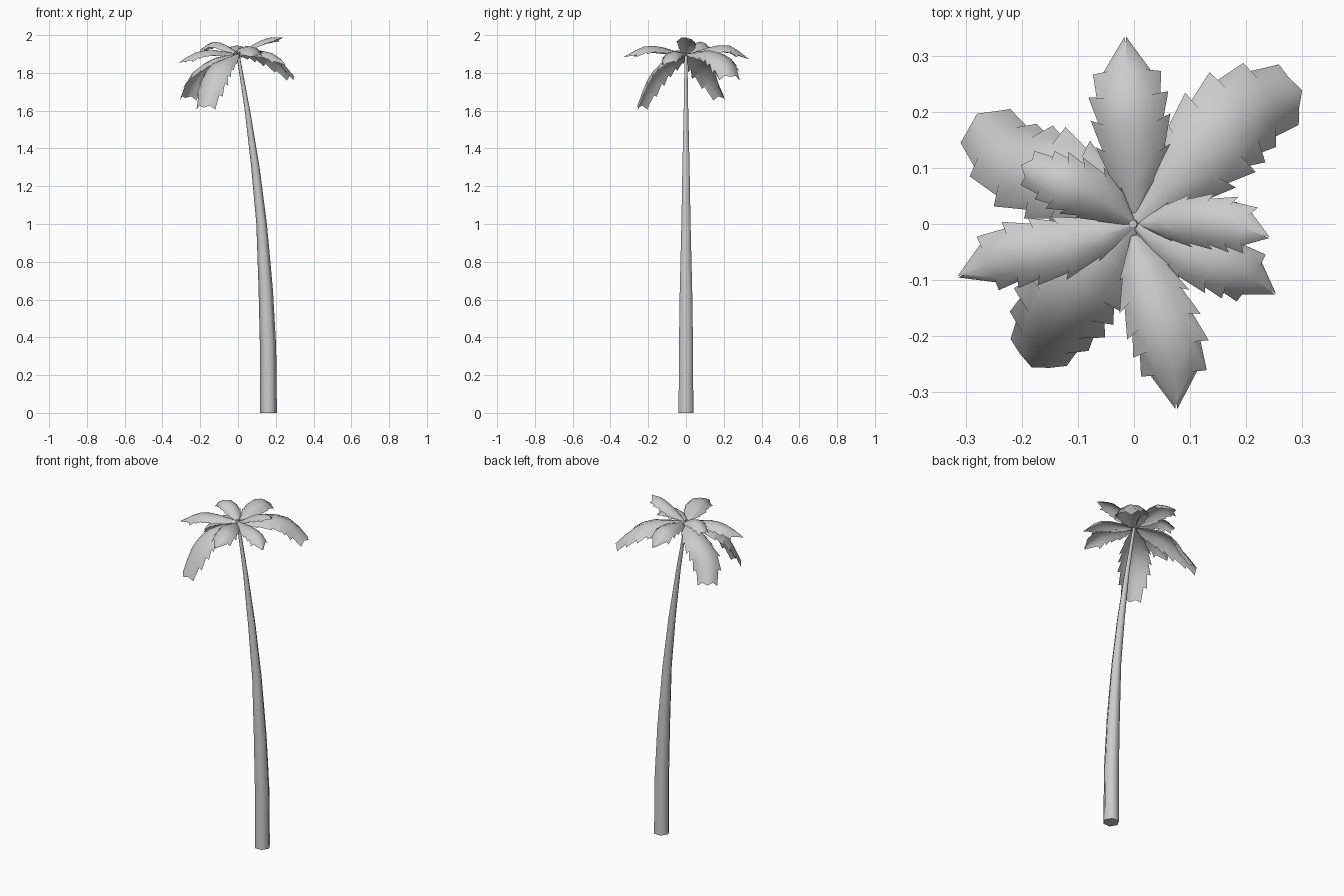
import bpy, math
from mathutils import Vector

if "Cube" in bpy.data.objects:
    bpy.data.objects.remove(bpy.data.objects["Cube"])


def make_object(name, verts, faces, angle):
    mesh = bpy.data.meshes.new(name)
    mesh.from_pydata([tuple(v) for v in verts], [], faces)
    mesh.update()
    ob = bpy.data.objects.new(name, mesh)
    bpy.context.collection.objects.link(ob)
    bpy.ops.object.select_all(action='DESELECT')
    ob.select_set(True)
    bpy.context.view_layer.objects.active = ob
    bpy.ops.object.shade_smooth_by_angle(angle=math.radians(angle))
    return ob


def smooth_path(pts, steps):
    # Catmull-Rom samples through the control points
    p = [Vector(q) for q in pts]
    p = [2 * p[0] - p[1]] + p + [2 * p[-1] - p[-2]]
    out = []
    for i in range(1, len(p) - 2):
        a, b, c, d = p[i - 1:i + 3]
        for s in range(steps):
            t = s / steps
            out.append(0.5 * (2 * b + (c - a) * t + (2 * a - 5 * b + 4 * c - d) * t * t
                              + (3 * b - a - 3 * c + d) * t ** 3))
    return out + [p[-2]]


# Trunk: tapered, leaning hexagonal rings (x, z, radius)
rings = [(.161, 0, .045), (.159, .35, .043), (.147, .65, .038), (.125, 1.0, .028),
         (.092, 1.3, .022), (.050, 1.6, .014), (-.002, 1.91, .008)]
verts, faces = [], []
for x, z, r in rings:
    for k in range(6):
        a = k * math.pi / 3
        verts.append((x + r * math.cos(a), r * math.sin(a), z))
for i in range(len(rings) - 1):
    for k in range(6):
        n = (k + 1) % 6
        faces.append((i * 6 + k, i * 6 + n, i * 6 + 6 + n, i * 6 + 6 + k))
top = (len(rings) - 1) * 6
faces += [tuple(range(5, -1, -1)), tuple(range(top, top + 6))]
make_object("trunk", verts, faces, 65)


# Frond: arched sheet with a saw-toothed rim on both sides
def frond(name, pts, width, blunt):
    path = smooth_path(pts, 2)
    n = len(path) - 1
    profile = [.12, .7, .95, 1, 1, .85, .6 if blunt else .02]
    rows = []
    for i, p in enumerate(path):
        tan = (path[min(i + 1, n)] - path[max(i - 1, 0)]).normalized()
        side = tan.cross(Vector((0, 0, 1))).normalized()
        rows.append((p, tan, side, side.cross(tan), profile[i] * width))
    verts, faces = [], []
    for p, tan, side, up, w in rows:          # ridge and shoulders
        verts += [p - side * w * .55 - up * w * .14, p,
                  p + side * w * .55 - up * w * .14]
    verts[-2] = verts[-2] + rows[-1][1] * (.015 if blunt else 0)
    for i in range(n):
        a, b = i * 3, i * 3 + 3
        faces += [(a, a + 1, b + 1, b), (a + 1, a + 2, b + 2, b + 1)]
        for sgn, col in ((-1, 0), (1, 2)):    # one tooth per segment
            rim = []
            for j, scale, push in ((i, .83, 0), (i + 1, 1.05, .012)):
                p, tan, side, up, w = rows[j]
                w *= scale
                rim.append(p + side * sgn * w - up * w * .55 + tan * push)
            k = len(verts)
            verts += rim
            quad = (a + col, b + col, k + 1, k)
            faces.append(quad if sgn < 0 else quad[::-1])
    make_object(name, verts, faces, 60)


base = (0, 0, 1.90)
fronds = [
    ("frond_back", [(0, .02, 1.9), (0, .12, 1.935), (-.01, .23, 1.945), (-.015, .325, 1.88)], .068, False),
    ("frond_back_right", [base, (.11, .12, 1.92), (.20, .20, 1.885), (.29, .235, 1.79)], .09, True),
    ("frond_right_upper", [(.01, 0, 1.9), (.08, .005, 1.95), (.16, .002, 1.985), (.23, -.02, 1.988)], .048, False),
    ("frond_right_lower", [base, (.09, -.05, 1.915), (.18, -.08, 1.905), (.245, -.12, 1.85)], .055, False),
    ("frond_front", [(0, -.02, 1.9), (.03, -.12, 1.935), (.065, -.22, 1.94), (.075, -.32, 1.89)], .066, False),
    ("frond_front_left", [base, (-.10, -.11, 1.86), (-.15, -.19, 1.77), (-.18, -.25, 1.63)], .088, True),
    ("frond_left", [base, (-.12, -.04, 1.92), (-.22, -.055, 1.91), (-.305, -.09, 1.86)], .058, False),
    ("frond_back_left_lower", [base, (-.12, .075, 1.88), (-.22, .12, 1.81), (-.275, .19, 1.68)], .085, True),
    ("frond_back_left_upper", [base, (-.06, .045, 1.945), (-.13, .075, 1.965), (-.19, .10, 1.93)], .052, True),
]
for spec in fronds:
    frond(*spec)
